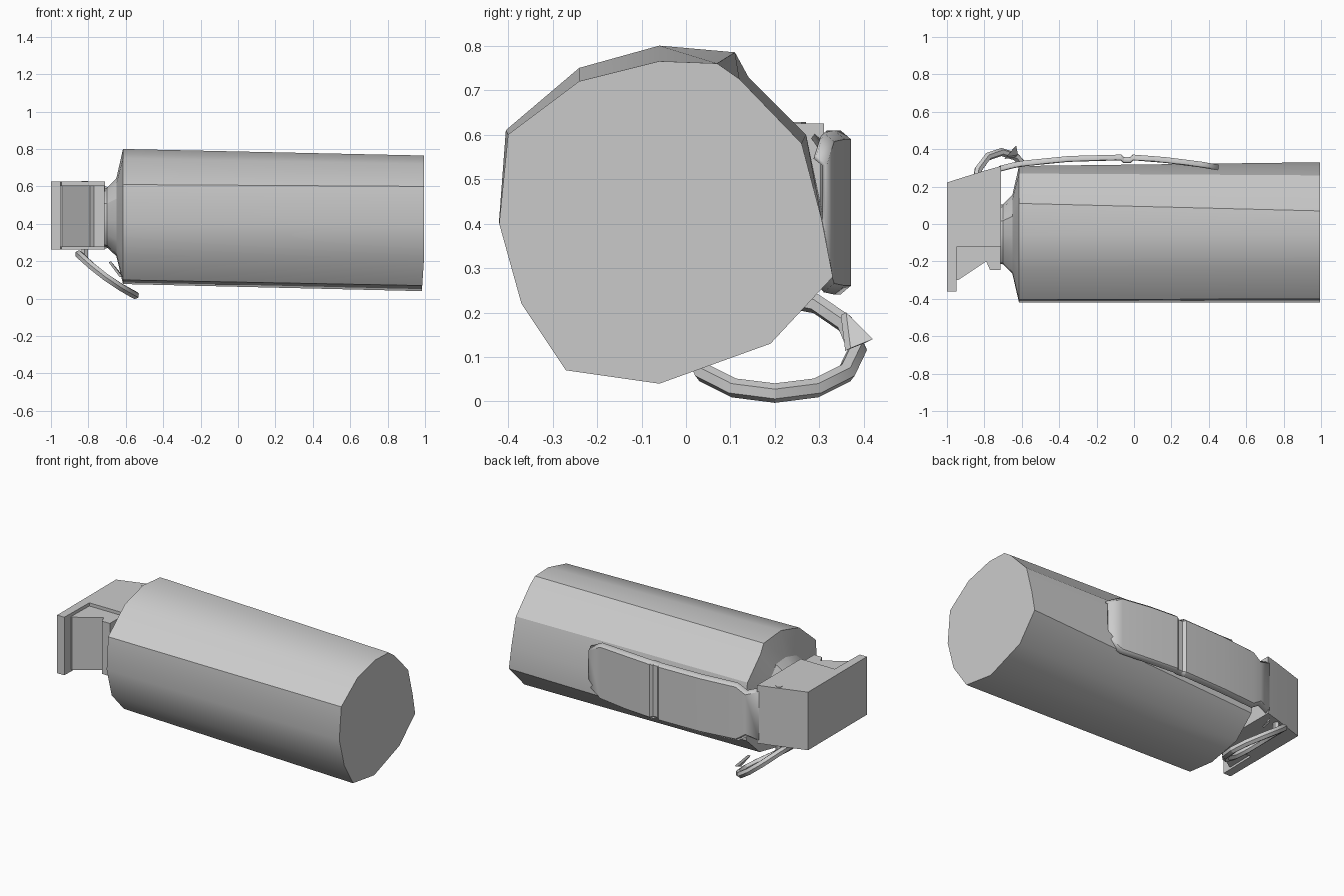
import bpy, bmesh, math
from mathutils import Vector, Matrix

if "Cube" in bpy.data.objects:
    bpy.data.objects.remove(bpy.data.objects["Cube"])


def finish(name, bm, angle=35):
    bmesh.ops.recalc_face_normals(bm, faces=bm.faces)
    me = bpy.data.meshes.new(name)
    bm.to_mesh(me)
    bm.free()
    ob = bpy.data.objects.new(name, me)
    bpy.context.collection.objects.link(ob)
    bpy.ops.object.select_all(action='DESELECT')
    ob.select_set(True)
    bpy.context.view_layer.objects.active = ob
    if angle:
        bpy.ops.object.shade_smooth_by_angle(angle=math.radians(angle))
    return ob


def loft(name, rings, caps=True, closed=True, angle=35):
    bm = bmesh.new()
    vs = [[bm.verts.new(p) for p in r] for r in rings]
    n = len(vs[0])
    for a, b in zip(vs, vs[1:]):
        for i in range(n if closed else n - 1):
            j = (i + 1) % n
            bm.faces.new((a[i], a[j], b[j], b[i]))
    if caps:
        bm.faces.new(vs[0])
        bm.faces.new(vs[-1])
    return finish(name, bm, angle)


def prism(name, profile, z0, z1):
    return loft(name, [[(x, y, z) for x, y in profile] for z in (z0, z1)])


# Canister: irregular low-poly cylinder with shoulder and neck
start = [(-.06, .80), (.11, .785), (.14, .73), (.27, .60), (.31, .41), (.28, .24),
         (.15, .12), (-.06, .078), (-.25, .10), (-.37, .23), (-.42, .41), (-.405, .61), (-.24, .75)]
end = [(-.06, .765), (.07, .76), (.12, .725), (.26, .58), (.305, .41), (.33, .28),
       (.19, .13), (-.06, .04), (-.27, .07), (-.37, .22), (-.42, .40), (-.40, .60), (-.24, .72)]


def neck_ring(x, s):
    return [(x, -.055 + (y + .055) * s, .43 + (z - .43) * s) for y, z in start]


loft("canister", [neck_ring(-.75, .42), neck_ring(-.70, .44), neck_ring(-.65, .58),
                  [(-.615, y, z) for y, z in start],
                  [(.995 if z > .2 else .985, y, z) for y, z in end]], angle=30)

# Fuze head: inner block and the folded cover around it
prism("fuze_block", [(-.715, .29), (-.97, .2), (-.97, -.29), (-.94, -.30), (-.79, -.20),
                     (-.77, -.245), (-.715, -.245)], .275, .605)
prism("fuze_cover", [(-.71, .31), (-.80, .285), (-1.0, .222), (-1.0, -.36), (-.95, -.36),
                     (-.945, -.12), (-.71, -.12)], .262, .625)

# Safety lever: bowed strip with in-turned edges and a cross groove
stations = [(-.72, .305, .27, .60), (-.64, .325, .29, .57), (-.58, .335, .25, .605),
            (-.35, .358, .245, .605), (-.07, .366, .245, .605), (-.055, .352, .25, .60),
            (-.02, .352, .25, .60), (-.005, .366, .245, .605), (.17, .352, .245, .605),
            (.36, .328, .25, .60), (.45, .312, .30, .55)]
lever = loft("safety_lever",
             [[(x, y - .022, a), (x, y, a + .018), (x, y, b - .018), (x, y - .022, b)]
              for x, y, a, b in stations], caps=False, closed=False, angle=30)
mod = lever.modifiers.new("thickness", 'SOLIDIFY')
mod.thickness = .012
mod.offset = 0

# Pull ring: coarse torus, tilted under the fuze
u = Vector((.81, 0, -.59))
v = Vector((0, 1, 0))
normal = u.cross(v)
centre = Vector((-.70, .20, .128))
rings = []
for i in range(13):
    t = math.tau * i / 12
    d = u * math.cos(t) + v * math.sin(t)
    bow = normal * (-.015 * math.sin(t) ** 2)
    if normal.z < 0:
        bow = -bow
    rings.append([centre + bow + d * (.185 + .022 * math.cos(k)) + normal * .022 * math.sin(k)
                  for k in [math.tau * j / 6 for j in range(6)]])
loft("pull_ring", rings, caps=False, angle=50)

# Pin holding the ring, and its bent tab
bm = bmesh.new()
bmesh.ops.create_cone(bm, cap_ends=True, segments=6, radius1=.02, radius2=.02, depth=.44,
                      matrix=Matrix.Translation((-.82, .25, .425)))
for vert in bm.verts:
    vert.co.z = min(max(vert.co.z, .215), .628)
finish("safety_pin", bm)
tab = [(-.68, .36, .20), (-.63, .42, .14), (-.62, .37, .12)]
loft("pin_tab", [tab, [(x - .012, y - .012, z - .006) for x, y, z in tab]], angle=0)
